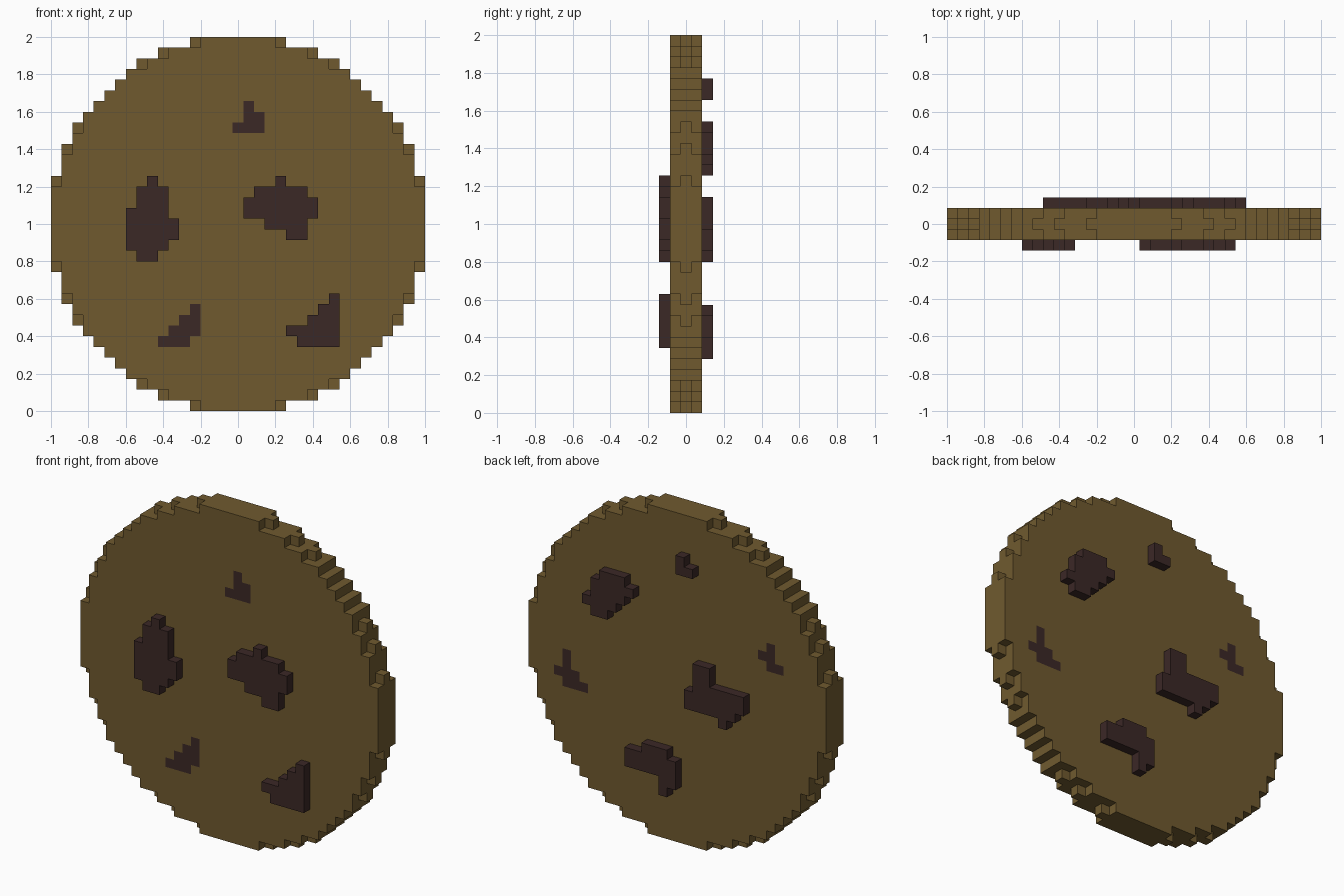
import bpy, bmesh
from mathutils import Vector

if "Cube" in bpy.data.objects:
    bpy.data.objects.remove(bpy.data.objects["Cube"])

N = 35            # cells across
S = 2.0 / N       # cell size
H = N // 2


def material(name, rgb):
    m = bpy.data.materials.new(name)
    lin = [((v / 255 + 0.055) / 1.055) ** 2.4 for v in rgb]
    m.diffuse_color = (*lin, 1)
    m.use_nodes = True
    m.node_tree.nodes["Principled BSDF"].inputs["Base Color"].default_value = m.diffuse_color
    return m


DOUGH = material("dough", (112, 90, 47))
CHOCOLATE = material("chocolate", (59, 40, 38))

cells = {}        # (column, layer, row from top) -> part name

# Round biscuit: three layers, middle one slightly wider
for c in range(N):
    for r in range(N):
        d = (c - H) ** 2 + (r - H) ** 2
        for layer in (-1, 0, 1):
            if d <= (306 if layer == 0 else 300):
                cells[c, layer, r] = "biscuit"

# Chips: name, side (-1 front, 1 back), raised, first row, (first, last) column per row
# Columns are counted from the left as seen when facing that side.
CHIPS = [
    ("front_left_chip", -1, True, 13,
     [(9, 9), (8, 10), (8, 10), (7, 10), (7, 11), (7, 11), (7, 10), (8, 9)]),
    ("front_centre_chip", -1, True, 13,
     [(21, 21), (19, 23), (18, 24), (18, 24), (20, 23), (22, 23)]),
    ("front_lower_right_chip", -1, True, 24,
     [(26, 26), (25, 26), (24, 26), (22, 26), (23, 26)]),
    ("front_top_chip", -1, False, 6, [(18, 18), (18, 19), (17, 19)]),
    ("front_lower_left_chip", -1, False, 25,
     [(13, 13), (12, 13), (11, 13), (10, 12)]),
    ("back_upper_left_chip", 1, True, 8,
     [(9, 11), (8, 12), (8, 11), (7, 10), (8, 9)]),
    ("back_top_chip", 1, True, 4, [(18, 18), (18, 19)]),
    ("back_centre_chip", 1, True, 15,
     [(20, 21), (20, 21), (20, 25), (19, 25), (19, 24), (23, 23)]),
    ("back_lower_chip", 1, True, 25,
     [(14, 16), (12, 17), (12, 17), (16, 17), (16, 16)]),
    ("back_left_chip", 1, False, 18, [(4, 4), (4, 4), (3, 5), (4, 6)]),
    ("back_right_chip", 1, False, 11, [(28, 28), (27, 28), (28, 29)]),
]
for name, side, raised, top, spans in CHIPS:
    for i, (a, b) in enumerate(spans):
        for c in range(a, b + 1):
            col = c if side < 0 else N - 1 - c
            cells[col, side * (2 if raised else 1), top + i] = name

# Outward directions, each with two in-plane axes (u x v = normal)
X, Y, Z = Vector((1, 0, 0)), Vector((0, 1, 0)), Vector((0, 0, 1))
SIDES = [(X, Y, Z), (-X, Z, Y), (Y, Z, X), (-Y, X, Z), (Z, X, Y), (-Z, Y, X)]


def build(name, mat):
    """Make one part from the open faces of its cells."""
    bm = bmesh.new()
    for (c, l, r), part in cells.items():
        if part != name:
            continue
        centre = Vector((c - H, l, N - 0.5 - r))
        for n, u, v in SIDES:
            if (c + int(n.x), l + int(n.y), r - int(n.z)) in cells:
                continue
            corners = [(-1, -1), (1, -1), (1, 1), (-1, 1)]
            bm.faces.new([bm.verts.new((centre + (n + u * p + v * q) / 2) * S)
                          for p, q in corners])
    bmesh.ops.remove_doubles(bm, verts=bm.verts, dist=S * 0.01)
    me = bpy.data.meshes.new(name)
    bm.to_mesh(me)
    bm.free()
    me.materials.append(mat)
    bpy.context.collection.objects.link(bpy.data.objects.new(name, me))


build("biscuit", DOUGH)
for chip in CHIPS:
    build(chip[0], CHOCOLATE)
